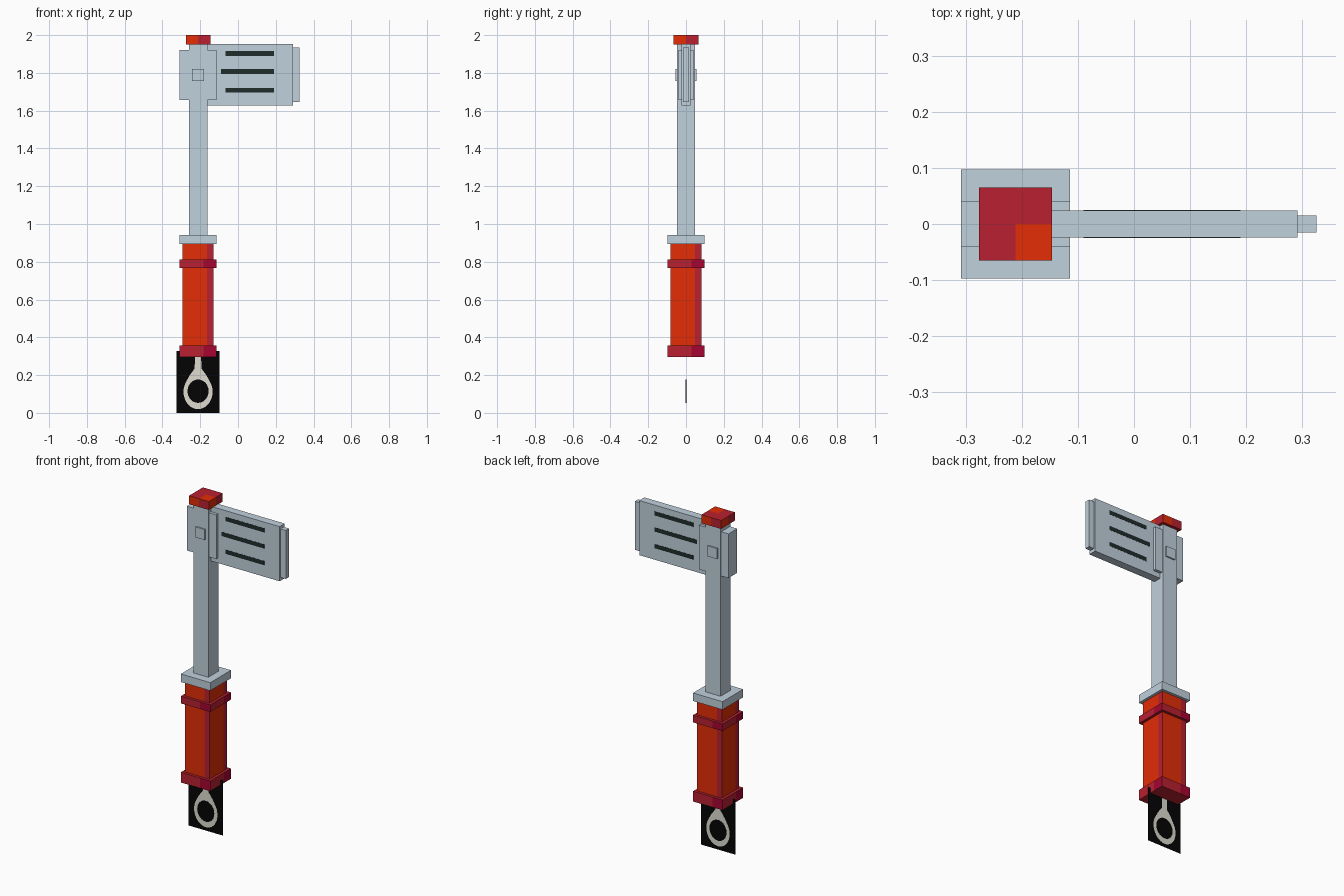
import bpy, bmesh, math
from mathutils import Vector

if "Cube" in bpy.data.objects:
    bpy.data.objects.remove(bpy.data.objects["Cube"], do_unlink=True)

AXIS = -0.2115  # centre line of the handle and shaft


def material(name, hex_code):
    def linear(v):
        return v / 12.92 if v <= 0.04045 else ((v + 0.055) / 1.055) ** 2.4
    rgb = [linear(int(hex_code[i:i + 2], 16) / 255) for i in (0, 2, 4)]
    m = bpy.data.materials.new(name)
    m.use_nodes = True
    m.diffuse_color = (*rgb, 1)
    m.node_tree.nodes["Principled BSDF"].inputs["Base Color"].default_value = (*rgb, 1)
    return m


steel = material("pale steel", "C0D1DD")
orange = material("orange red", "E32D06")
crimson = material("crimson", "B92030")
deep = material("deep crimson", "A50531")
slot_dark = material("dark slot", "202C2B")
black = material("black", "040404")
cream = material("cream", "DDDBD0")


def finish(name, bm, mats, location):
    mesh = bpy.data.meshes.new(name)
    bm.to_mesh(mesh)
    bm.free()
    for m in mats:
        mesh.materials.append(m)
    obj = bpy.data.objects.new(name, mesh)
    obj.location = location
    bpy.context.collection.objects.link(obj)
    return obj


def box(name, x0, x1, half_y, z0, z1, mats, split=None, top_rule=None):
    """Box; with split, each side is divided and its right-hand part gets the second colour."""
    bm = bmesh.new()
    bmesh.ops.create_cube(bm, size=1)
    bmesh.ops.scale(bm, vec=(x1 - x0, 2 * half_y, z1 - z0), verts=bm.verts)
    if split is not None:
        for axis in (Vector((1, 0, 0)), Vector((0, 1, 0))):
            for s in {split, -split}:
                bmesh.ops.bisect_plane(bm, geom=bm.verts[:] + bm.edges[:] + bm.faces[:],
                                       plane_co=axis * s, plane_no=axis)
        bm.normal_update()
        for f in bm.faces:
            c = f.calc_center_median()
            if abs(f.normal.z) < 0.5:
                rightward = Vector((0, 0, 1)).cross(f.normal)
                f.material_index = int(c.dot(rightward) > split)
            elif top_rule:
                f.material_index = top_rule(c)
    return finish(name, bm, mats, ((x0 + x1) / 2, 0, (z0 + z1) / 2))


def post(name, half_x, half_y, z0, z1, mats, **kw):
    return box(name, AXIS - half_x, AXIS + half_x, half_y, z0, z1, mats, **kw)


def plate(name, outline, thickness, mat):
    """Thin upright plate from an outline in x and z."""
    bm = bmesh.new()
    face = bm.faces.new([bm.verts.new((x, -thickness / 2, z)) for x, z in outline])
    ext = bmesh.ops.extrude_face_region(bm, geom=[face])
    bmesh.ops.translate(bm, vec=(0, thickness, 0),
                        verts=[g for g in ext["geom"] if isinstance(g, bmesh.types.BMVert)])
    bmesh.ops.recalc_face_normals(bm, faces=bm.faces)
    return finish(name, bm, [mat], (AXIS, 0, 0))


# Handle: pommel, grip, ring and guard
post("pommel", 0.097, 0.097, 0.297, 0.358, [crimson, deep], split=0.03)
post("grip", 0.081, 0.081, 0.358, 0.895, [orange, crimson], split=0.048)
post("grip_ring", 0.097, 0.097, 0.768, 0.811, [crimson, deep], split=0.03)
post("guard", 0.097, 0.097, 0.895, 0.943, [steel])

# Shaft with its two-tone cap
post("shaft", 0.049, 0.047, 0.943, 1.95, [steel])
post("cap", 0.065, 0.065, 1.95, 2.0, [orange, crimson], split=0.0,
     top_rule=lambda c: 0 if c.x > 0 and c.y < 0 else 1)

# Head: collar, button, blade and blade tip
post("collar", 0.097, 0.041, 1.657, 1.92, [steel])
post("button", 0.031, 0.055, 1.758, 1.82, [steel])
box("blade", -0.17, 0.291, 0.024, 1.627, 1.952, [steel])
box("blade_tip", 0.291, 0.325, 0.015, 1.646, 1.935, [steel])

# Dark slots showing on both sides of the blade
for label, start, z in (("upper", -0.065, 1.903), ("middle", -0.09, 1.807), ("lower", -0.065, 1.708)):
    box(label + "_slot", start, 0.19, 0.0247, z - 0.0125, z + 0.0125, [slot_dark])

# Hanging tag: black card carrying a pale teardrop loop
plate("tag_card", [(-0.113, 0), (0.113, 0), (0.113, 0.328), (-0.113, 0.328)], 0.0006, black)
arc = [math.radians(a) for a in range(-210, 31, 10)]
loop = [(0.077 * math.cos(a), 0.112 + 0.092 * math.sin(a)) for a in arc]
neck = [(0.045, 0.198), (0.018, 0.235), (0.016, 0.31)]
plate("tag_loop", loop + neck + [(-x, z) for x, z in reversed(neck)], 0.002, cream)
ring = [math.radians(a) for a in range(0, 360, 15)]
plate("tag_hole", [(0.056 * math.cos(a), 0.115 + 0.062 * math.sin(a)) for a in ring], 0.0034, black)
